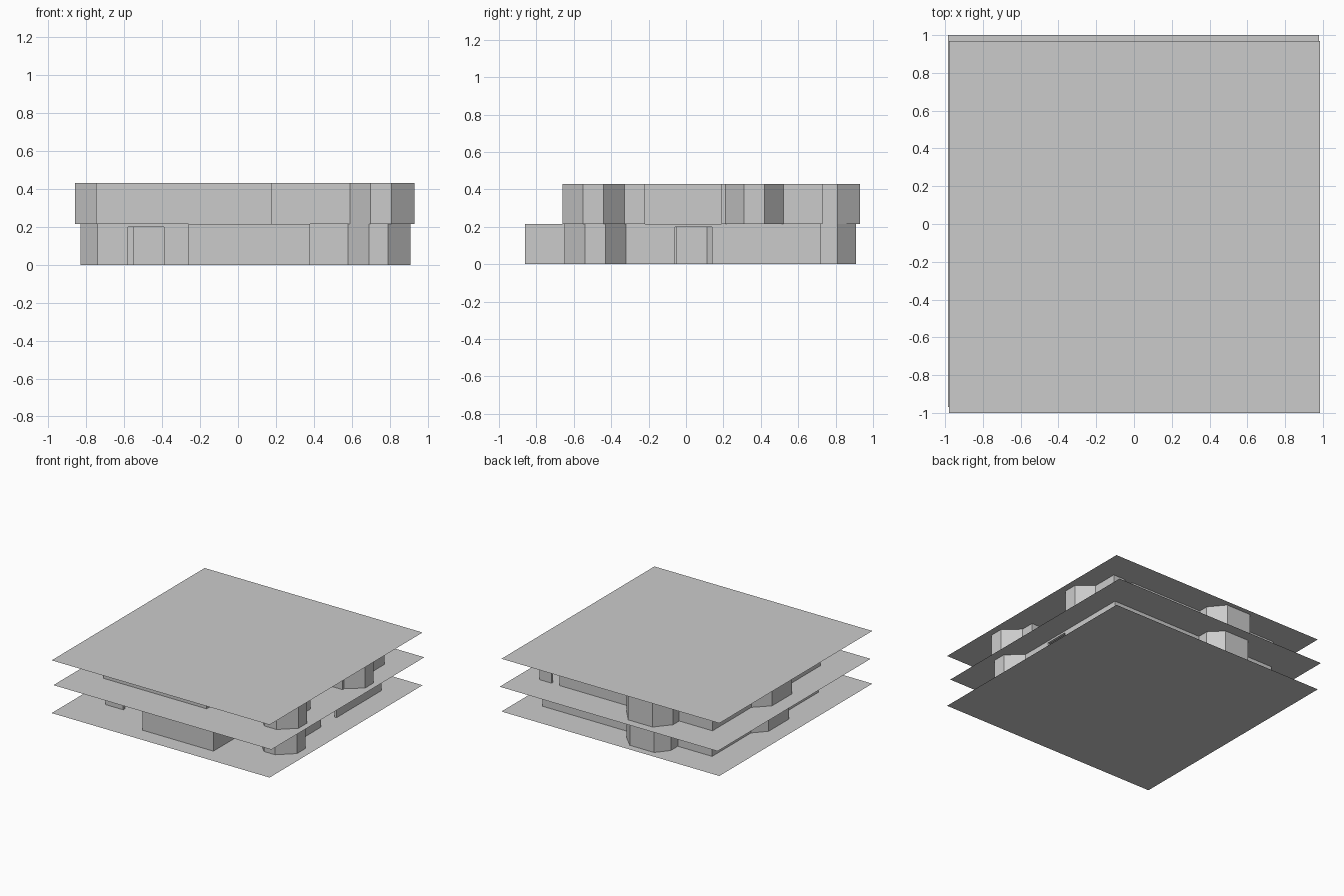
import bpy

H = 0.215   # storey height
T = 0.02    # wall thickness


def add_mesh(name, verts, faces):
    me = bpy.data.meshes.new(name)
    me.from_pydata(verts, [], faces)
    ob = bpy.data.objects.new(name, me)
    bpy.context.collection.objects.link(ob)
    return ob


def wall(name, pts, z0, z1, closed=False, offset=-1):
    """Wall along a counter-clockwise plan path, thickened inwards."""
    n = len(pts)
    verts = [(x, y, z0) for x, y in pts] + [(x, y, z1) for x, y in pts]
    last = n if closed else n - 1
    faces = [(i, (i + 1) % n, n + (i + 1) % n, n + i) for i in range(last)]
    ob = add_mesh(name, verts, faces)
    mod = ob.modifiers.new("thickness", 'SOLIDIFY')
    mod.thickness = T
    mod.offset = offset
    mod.use_even_offset = True
    return ob


def slab(name, x0, x1, y0, y1, z):
    return add_mesh(name, [(x0, y0, z), (x1, y0, z), (x1, y1, z), (x0, y1, z)],
                    [(0, 1, 2, 3)])


# Thin floor plates
slab("ground_floor", -0.98, 0.985, -1, 0.97, 0)
slab("middle_floor", -0.985, 0.98, -0.97, 1, H)
slab("roof_plate", -0.98, 0.985, -1, 0.97, 2 * H)

# Lower storey, front door round to the side door
wall("lower_front_wall", [
    (-0.39, -0.65), (-0.26, -0.65), (-0.26, -0.86), (0.38, -0.86), (0.38, -0.54),
    (0.58, -0.54), (0.69, -0.65), (0.79, -0.65), (0.91, -0.54), (0.91, -0.43),
    (0.79, -0.32), (0.79, -0.06)], 0, H)
# Lower storey, side door round the back to the front door
wall("lower_back_wall", [
    (0.79, 0.14), (0.79, 0.72), (-0.03, 0.72), (-0.03, 0.81), (-0.13, 0.91),
    (-0.35, 0.91), (-0.43, 0.81), (-0.43, 0.72), (-0.74, 0.72), (-0.74, 0.22),
    (-0.83, 0.12), (-0.83, -0.14), (-0.74, -0.25), (-0.74, -0.65), (-0.58, -0.65)], 0, H)
# Strips above the doors
wall("front_door_lintel", [(-0.58, -0.65), (-0.39, -0.65)], 0.2, H)
wall("side_door_lintel", [(0.79, -0.06), (0.79, 0.14)], 0.2, H)

# Upper storey with a recessed balcony on the right
wall("upper_wall", [
    (0.63, 0.73), (-0.03, 0.73), (-0.03, 0.81), (-0.13, 0.93), (-0.35, 0.93),
    (-0.45, 0.81), (-0.45, 0.73), (-0.75, 0.73), (-0.75, 0.23), (-0.86, 0.12),
    (-0.86, -0.14), (-0.75, -0.25), (-0.75, -0.66), (0.18, -0.66), (0.18, -0.55),
    (0.59, -0.55), (0.70, -0.66), (0.81, -0.66), (0.93, -0.55), (0.93, -0.44),
    (0.81, -0.33), (0.81, -0.22), (0.45, -0.22), (0.45, 0.19), (0.81, 0.19),
    (0.81, 0.21), (0.93, 0.31), (0.93, 0.42), (0.81, 0.52), (0.81, 0.73), (0.70, 0.73)],
    H, 2 * H)

# Inner partitions
lower_rooms = [
    [(-0.25, -0.65), (-0.25, -0.06), (0.20, -0.06)],
    [(0.37, -0.54), (0.37, -0.06)],
    [(0.62, 0.22), (0.26, 0.22), (0.26, 0.36)],
    [(0.26, 0.55), (0.26, 0.71)],
    [(-0.02, 0.30), (-0.55, 0.30)],
]
upper_rooms = [
    [(-0.25, -0.65), (-0.25, -0.06), (0.17, -0.06)],
    [(0.17, -0.54), (0.17, -0.20)],
    [(0.44, 0.20), (0.20, 0.20), (0.20, 0.72)],
    [(-0.02, 0.30), (-0.55, 0.30)],
]
for level, (label, rooms) in enumerate((("lower", lower_rooms), ("upper", upper_rooms))):
    for i, path in enumerate(rooms):
        wall(f"{label}_partition_{i + 1}", path, level * H, (level + 1) * H, offset=0)
